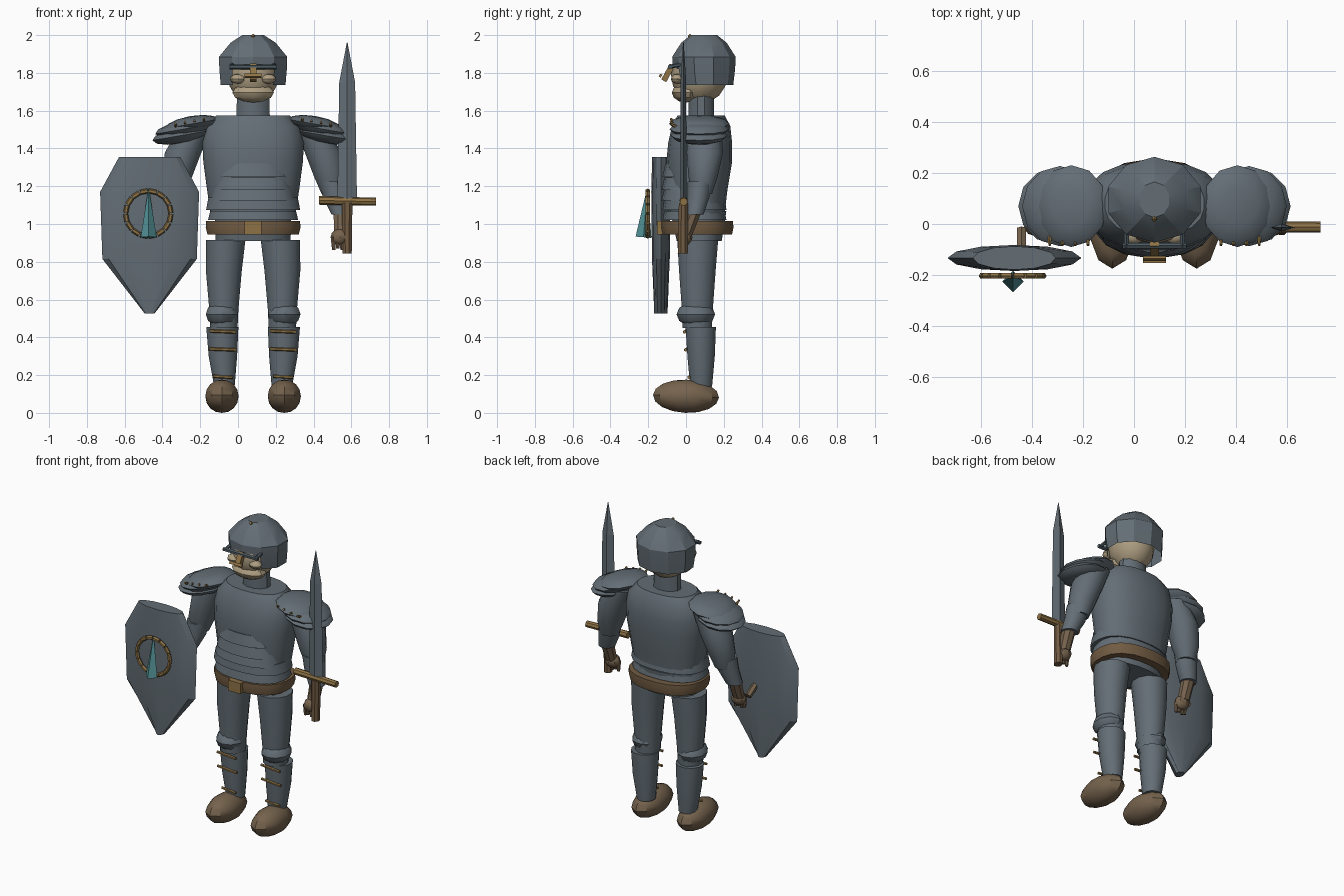
import bpy, bmesh, math
from mathutils import Vector, Matrix

if "Cube" in bpy.data.objects:
    bpy.data.objects.remove(bpy.data.objects["Cube"])

CX = 0.08  # centre line of the body


def material(name, rgb):
    m = bpy.data.materials.new(name)
    m.diffuse_color = (*rgb, 1)
    m.use_nodes = True
    m.node_tree.nodes["Principled BSDF"].inputs["Base Color"].default_value = m.diffuse_color
    return m


STEEL = material("steel", (0.125, 0.155, 0.178))
LEATHER = material("leather", (0.18, 0.125, 0.075))
BELT = material("belt_leather", (0.165, 0.105, 0.055))
BRASS = material("brass", (0.27, 0.17, 0.06))
SKIN = material("skin", (0.42, 0.34, 0.22))
TEAL = material("teal", (0.09, 0.30, 0.32))
DARK = material("dark_steel", (0.075, 0.105, 0.125))


def finish(name, bm, mat, angle=35):
    bmesh.ops.recalc_face_normals(bm, faces=bm.faces)
    me = bpy.data.meshes.new(name)
    bm.to_mesh(me)
    bm.free()
    ob = bpy.data.objects.new(name, me)
    bpy.context.collection.objects.link(ob)
    me.materials.append(mat)
    if angle:
        bpy.ops.object.select_all(action='DESELECT')
        ob.select_set(True)
        bpy.context.view_layer.objects.active = ob
        bpy.ops.object.shade_smooth_by_angle(angle=math.radians(angle))
    return ob


def loft(name, rings, mat, n=12, power=2.0, angle=35, skip=None, turn=0.5):
    """Horizontal rings (x, y, z, rx, ry) joined into a closed body."""
    bm = bmesh.new()
    rows = []
    for x, y, z, rx, ry in rings:
        row = []
        for i in range(n):
            a = math.tau * (i + turn) / n
            c, s = math.cos(a), math.sin(a)
            k = (abs(c) ** power + abs(s) ** power) ** (-1 / power)
            row.append(bm.verts.new((x + rx * c * k, y + ry * s * k, z)))
        rows.append(row)
    for a, b in zip(rows, rows[1:]):
        for i in range(n):
            j = (i + 1) % n
            q = (a[i], a[j], b[j], b[i])
            mid = sum((v.co for v in q), Vector()) / 4
            if not (skip and skip(mid)):
                bm.faces.new(q)
    if not skip:
        bm.faces.new(rows[0])
    bm.faces.new(rows[-1])
    return finish(name, bm, mat, angle)


def ball(name, loc, size, mat, tilt=(0, 0), seg=12, rows=8, angle=35):
    bm = bmesh.new()
    bmesh.ops.create_uvsphere(bm, u_segments=seg, v_segments=rows, radius=1)
    rot = Matrix.Rotation(tilt[1], 4, 'Y') @ Matrix.Rotation(tilt[0], 4, 'X')
    bm.transform(Matrix.Translation(loc) @ rot @ Matrix.Diagonal((*size, 1)))
    return finish(name, bm, mat, angle)


def box(name, loc, size, mat, tilt_x=0):
    bm = bmesh.new()
    bmesh.ops.create_cube(bm, size=1)
    bm.transform(Matrix.Translation(loc) @ Matrix.Rotation(tilt_x, 4, 'X') @ Matrix.Diagonal((*size, 1)))
    return finish(name, bm, mat, 0)


def rod(name, p, q, r1, r2, mat, seg=8):
    p, q = Vector(p), Vector(q)
    bm = bmesh.new()
    bmesh.ops.create_cone(bm, cap_ends=True, segments=seg, radius1=r1, radius2=r2, depth=(q - p).length)
    bm.transform(Matrix.Translation((p + q) / 2) @ (q - p).to_track_quat('Z', 'Y').to_matrix().to_4x4())
    return finish(name, bm, mat, 35 if seg > 4 else 0)


# Torso, waist and neck
loft("cuirass", [(CX, .06, 1.05, .225, .145), (CX, .065, 1.18, .245, .155), (CX, .07, 1.33, .265, .175),
                 (CX, .075, 1.43, .27, .17), (CX, .08, 1.52, .25, .155), (CX, .08, 1.575, .195, .125)],
     STEEL, 20, 2.4)
loft("pelvis", [(CX, .07, .91, .2, .12), (CX, .065, 1.07, .205, .15)], STEEL, 16, 2.4)
loft("neck", [(CX, .08, 1.55, .092, .07), (CX, .08, 1.70, .088, .07)], STEEL, 12)

# Overlapping plates on the belly and waist
for z0, z1, r0, r1, front in ((1.25, 1.32, .2, .165, -.125), (1.18, 1.245, .215, .195, -.13),
                              (1.125, 1.185, .228, .215, -.13)):
    loft("belly_plate", [(CX, .03, z0, r0, .03 - front), (CX, .03, z1, r1, .015 - front)], STEEL, 20, 2.5)
for z0, z1, r in ((1.075, 1.14, .25), (1.02, 1.07, .24)):
    loft("waist_band", [(CX, .045, z0, r, .17), (CX, .045, z1, r - .012, .16)], STEEL, 20, 2.4)

# Belt and buckle
loft("belt", [(CX, .06, .945, .243, .185), (CX, .06, .98, .252, .192), (CX, .06, 1.015, .25, .19)],
     BELT, 20, 2.4)
box("buckle", (CX, -.135, .98), (.09, .035, .07), BRASS)

# Head with open-faced helmet
ball("head", (CX, .07, 1.79), (.135, .15, .155), SKIN, seg=12, rows=8)
ball("chin", (CX, .0, 1.695), (.115, .075, .052), SKIN, seg=10, rows=6)
loft("helmet", [(CX, .1, 1.735, .18, .15), (CX, .095, 1.82, .188, .165), (CX, .095, 1.885, .19, .168),
                (CX, .095, 1.96, .125, .12), (CX, .095, 2.0, .06, .07)], STEEL, 10, angle=20,
     skip=lambda m: m.z < 1.82 and m.y < .03 and abs(m.x - CX) < .13)
ball("helmet_patch", (.022, -.008, 1.935), (.024, .006, .026), SKIN, (-.95, -.25), 7, 4)
rod("helmet_stud", (CX, .025, 1.99), (CX, .015, 2.0), .012, .008, BRASS)
rod("visor_bar", (CX - .125, -.085, 1.832), (CX + .125, -.085, 1.832), .013, .013, DARK, 6)
box("nose_guard", (CX, -.095, 1.80), (.035, .03, .095), BRASS, -.5)
box("nose_guard_tip", (CX, -.135, 1.785), (.09, .012, .018), BRASS, -.5)
for s in (-1, 1):
    ball("cheek", (CX + s * .08, -.045, 1.768), (.042, .035, .026), SKIN, seg=8, rows=6)
    rod("visor_hinge", (CX + s * .11, -.09, 1.832), (CX + s * .11, -.02, 1.845), .011, .011, DARK, 6)

for s in (-1, 1):
    def X(d):
        return CX + s * d

    # Legs
    loft("thigh", [(X(.155), .06, .45, .075, .08), (X(.155), .06, .55, .08, .085),
                   (X(.155), .06, .75, .098, .1), (X(.145), .062, .915, .108, .112)], STEEL, 12)
    ball("knee_guard", (X(.165), .052, .522), (.09, .102, .068), STEEL, seg=10, rows=6)
    loft("greave", [(X(.152), .08, .14, .056, .06), (X(.16), .08, .3, .078, .075),
                    (X(.163), .078, .455, .088, .083)], STEEL, 12)
    ball("boot", (X(.165), 0, .088), (.092, .175, .088), LEATHER, (-.04, 0), 10, 8)
    for z, w, y in ((.43, .07, -.008), (.335, .072, -.002), (.19, .052, .015)):
        rod("greave_strap", (X(.16) - w, y + .008, z + .004), (X(.16) + w, y, z - .002), .009, .009, BRASS, 6)

    # Arms
    loft("upper_arm", [(X(.418), .085, 1.16, .058, .055), (X(.405), .09, 1.25, .085, .08),
                       (X(.37), .1, 1.38, .1, .1), (X(.31), .1, 1.5, .09, .09)], STEEL, 12)
    loft("vambrace", [(X(.465), .045, 1.05, .052, .05), (X(.435), .065, 1.14, .068, .06),
                      (X(.42), .075, 1.225, .072, .068)], STEEL, 12)
    loft("wrist", [(X(.465), .0, .94, .038, .035), (X(.465), .045, 1.07, .043, .042)], LEATHER, 8)
    ball("gauntlet", (X(.46), -.008, .93), (.05, .042, .045), LEATHER, seg=8, rows=6)
    for i in range(4):
        x = .425 + .022 * i
        rod("finger", (X(x), -.02, .93), (X(x + .002), -.022, .862 + .008 * (i % 2)), .015, .009, LEATHER, 6)

    # Layered shoulder plates, lowest first
    for d, y, z, rx, ry, rz in ((.385, .07, 1.468, .15, .15, .042), (.37, .07, 1.502, .15, .157, .044),
                                (.325, .07, 1.53, .142, .16, .042)):
        ball("shoulder_plate", (X(d), y, z), (rx, ry, rz), STEEL, (0, s * .17), 12, 6)
    for i in range(4):
        d = .26 + .05 * i
        rod("shoulder_stud", (X(d), -.05, 1.535 - .007 * i), (X(d), -.083, 1.558 - .009 * i), .008, .006, BRASS, 6)

# Shield with beaded ring and spike
SX, SY = -.468, -.133
loft("shield", [(SX, SY, .525, .025, .035), (SX, SY, .815, .25, .047),
                (SX, SY, 1.17, .262, .051), (SX, SY, 1.355, .162, .046)], STEEL, 12, angle=25, turn=0)
for i in range(16):
    a, b = (math.tau * (i + k) / 16 for k in (.06, .94))
    p, q = ((SX - .007 + .12 * math.cos(t), -.203, 1.055 + .12 * math.sin(t)) for t in (a, b))
    rod("ring_bead", p, q, .013, .013, BRASS, 6)
rod("shield_spike", (SX - .005, -.225, .93), (SX - .005, -.205, 1.185), .042, .002, TEAL, 4)
rod("shield_grip", (-.44, -.02, .95), (-.44, -.1, 1.0), .02, .02, LEATHER, 6)

# Sword
BX, BY = .578, -.014
loft("blade", [(BX, BY, 1.12, .052, .016), (BX, BY, 1.75, .042, .015), (BX, BY, 1.96, .002, .002)],
     STEEL, 4, angle=0, turn=0)
rod("sword_guard", (.428, -.012, 1.125), (.73, -.012, 1.118), .023, .021, BRASS, 8)
loft("sword_grip", [(BX, -.016, .845, .026, .03), (BX, -.014, 1.11, .03, .026)], BELT, 8)
